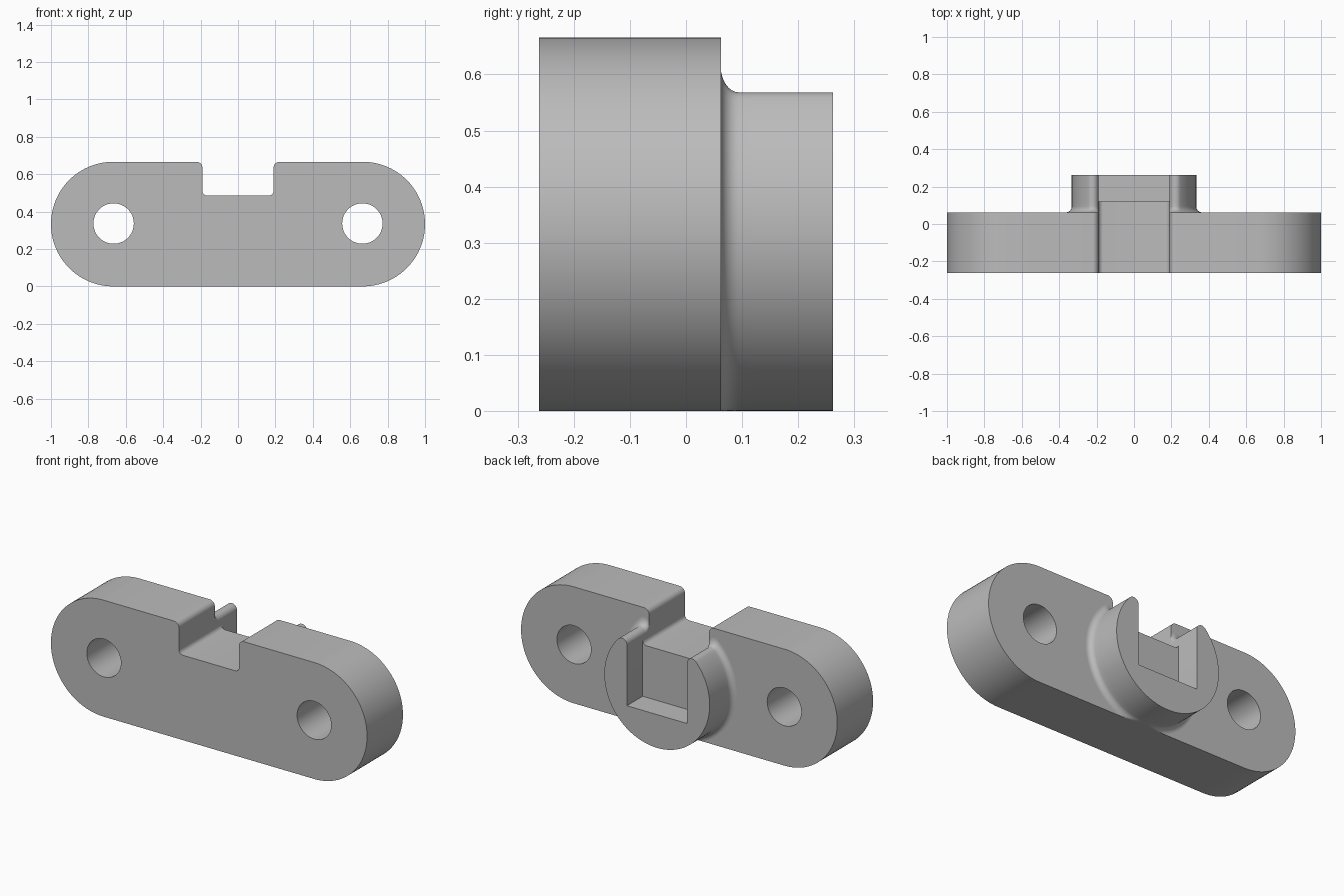
import bpy, bmesh, math

if "Cube" in bpy.data.objects:
    bpy.data.objects.remove(bpy.data.objects["Cube"])

R = 0.333                 # end radius, boss radius and mid height
HALF_SLOT = 0.19          # half width of the notch
FRONT, FACE, BACK = -0.262, 0.062, 0.262
ROUND = 0.032             # edge rounding
SLOT_Z, POCKET_Z, POCKET_Y = 0.485, 0.19, 0.12

grey = bpy.data.materials.new("grey")
grey.diffuse_color = (0.50, 0.50, 0.50, 1)
grey.use_nodes = True
grey.node_tree.nodes["Principled BSDF"].inputs["Base Color"].default_value = grey.diffuse_color


def arc(cx, cz, r, a0, a1, n):
    return [(cx + r * math.cos(math.radians(a0 + (a1 - a0) * i / n)),
             cz + r * math.sin(math.radians(a0 + (a1 - a0) * i / n))) for i in range(n + 1)]


def mirrored(half, shared_end=False):
    other = half[:-1] if shared_end else half
    return half + [(-x, z) for x, z in reversed(other)]


def finish(bm, name):
    me = bpy.data.meshes.new(name)
    bm.to_mesh(me)
    bm.free()
    me.materials.append(grey)
    ob = bpy.data.objects.new(name, me)
    bpy.context.collection.objects.link(ob)
    bpy.ops.object.select_all(action='DESELECT')
    ob.select_set(True)
    bpy.context.view_layer.objects.active = ob
    bpy.ops.object.shade_smooth_by_angle(angle=math.radians(30))


def add_loop(bm, pts, y):
    vs = [bm.verts.new((x, y, z)) for x, z in pts]
    return [bm.edges.new((vs[i - 1], vs[i])) for i in range(len(vs))]


# Bar: rounded-end plate with a top notch and two bolt holes
half = (arc(HALF_SLOT - 0.025, SLOT_Z + 0.025, 0.025, -90, 0, 6)
        + arc(HALF_SLOT + ROUND, 2 * R - ROUND, ROUND, 180, 90, 8)
        + arc(1 - R, R, R, 90, -90, 48))
bm = bmesh.new()
edges = add_loop(bm, mirrored(half), FRONT)
for side in (-1, 1):
    edges += add_loop(bm, arc(side * 0.665, R + 0.003, 0.108, 0, 360, 48)[:-1], FRONT)
bmesh.ops.triangle_fill(bm, edges=edges, use_beauty=True)
ext = bmesh.ops.extrude_face_region(bm, geom=bm.faces[:])
bmesh.ops.translate(bm, vec=(0, FACE - FRONT, 0),
                    verts=[g for g in ext["geom"] if isinstance(g, bmesh.types.BMVert)])
bmesh.ops.recalc_face_normals(bm, faces=bm.faces[:])
finish(bm, "bar")


# Boss: round stub with the notch continuing through it, then a deeper pocket
def boss_profile(radius, floor, floor_r):
    tx = HALF_SLOT + ROUND
    tz = math.sqrt((radius - ROUND) ** 2 - tx ** 2)
    phi = math.degrees(math.atan2(tz, tx))
    pts = (arc(HALF_SLOT - floor_r, floor + floor_r, floor_r, -90, 0, 6)
           + arc(tx, R + tz, ROUND, 180, phi, 10)
           + arc(0, R, radius, phi, -90, 48)[1:])
    return [(x, max(z, 0)) for x, z in mirrored(pts, True)]


slices = []
for i in range(9):        # flared fillet at the root
    t = math.radians(90 - i * 90 / 8)
    slices.append((FACE + ROUND * (1 - math.sin(t)),
                   R + ROUND * (1 - math.cos(t)), SLOT_Z, 0.025))
slices += [(POCKET_Y, R, SLOT_Z, 0.025), (POCKET_Y, R, POCKET_Z, 0.0), (BACK, R, POCKET_Z, 0.0)]

bm = bmesh.new()
rings = [[bm.verts.new((x, y, z)) for x, z in boss_profile(r, f, fr)] for y, r, f, fr in slices]
for a, b in zip(rings, rings[1:]):
    for i in range(len(a)):
        bm.faces.new((a[i - 1], a[i], b[i], b[i - 1]))
bm.faces.new(rings[0])
bm.faces.new(rings[-1])
bmesh.ops.remove_doubles(bm, verts=bm.verts[:], dist=1e-5)
bmesh.ops.recalc_face_normals(bm, faces=bm.faces[:])
# The root is open where it sits on the bar
root = [f for f in bm.faces if all(abs(v.co.y - FACE) < 1e-4 for v in f.verts)]
bmesh.ops.delete(bm, geom=root, context='FACES_ONLY')
finish(bm, "boss")
